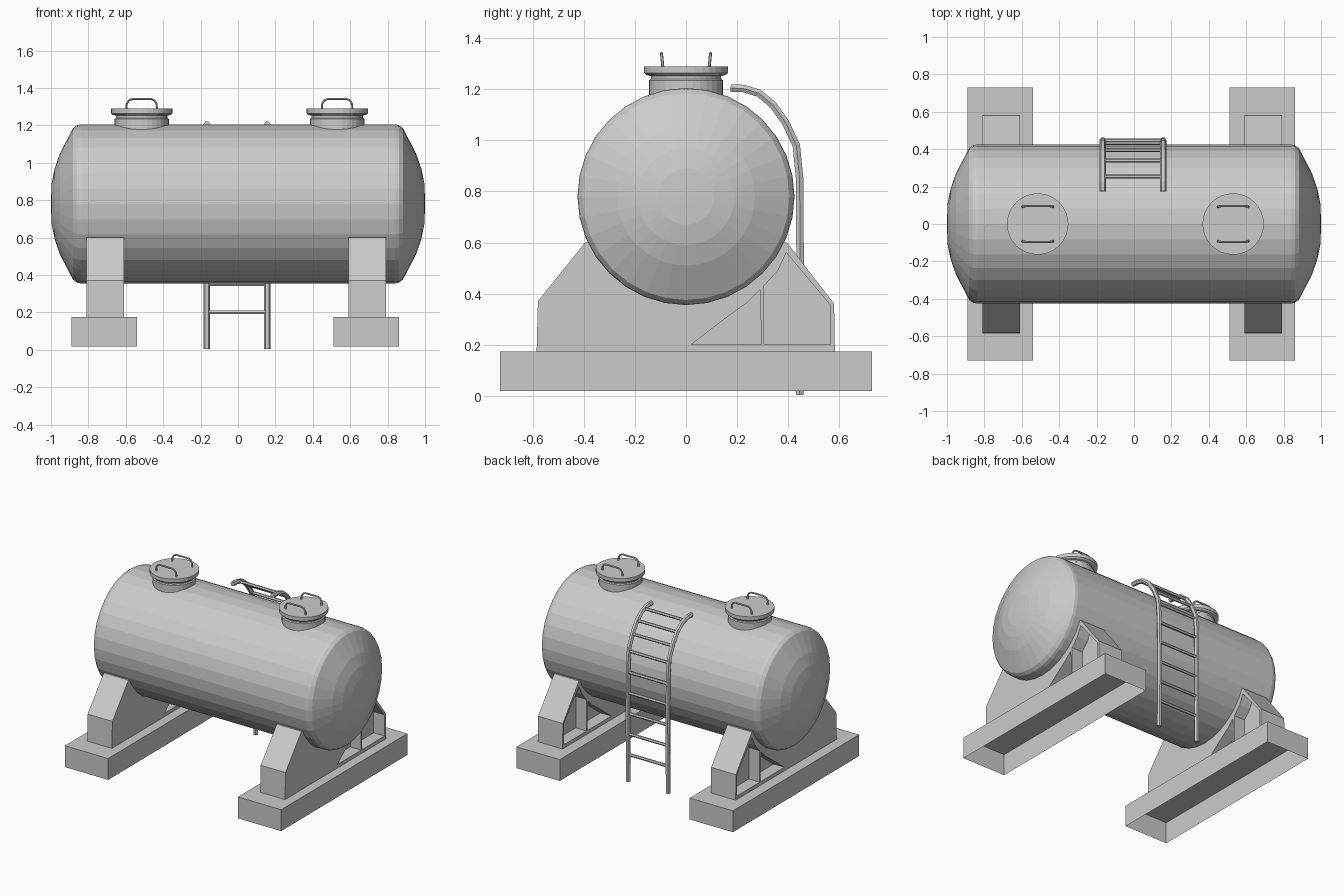
import bpy, bmesh, math
from mathutils import Vector

if "Cube" in bpy.data.objects:
    bpy.data.objects.remove(bpy.data.objects["Cube"])

TANK_Z, TANK_R = 0.78, 0.425


def finish(bm, name):
    bmesh.ops.recalc_face_normals(bm, faces=bm.faces)
    me = bpy.data.meshes.new(name)
    bm.to_mesh(me)
    bm.free()
    ob = bpy.data.objects.new(name, me)
    bpy.context.collection.objects.link(ob)
    return ob


def lathe(name, profile, place, n):
    """Revolve (radius, height) pairs; place maps (a, b, height) to a point."""
    bm = bmesh.new()
    rings = []
    for r, h in profile:
        rings.append([bm.verts.new(place(r * math.cos(2 * math.pi * i / n),
                                         r * math.sin(2 * math.pi * i / n), h))
                      for i in range(n)])
    for a, b in zip(rings, rings[1:]):
        for i in range(n):
            j = (i + 1) % n
            bm.faces.new((a[i], a[j], b[j], b[i]))
    bm.faces.new(rings[0])
    bm.faces.new(rings[-1])
    return finish(bm, name)


def add_prism(bm, outline, x0, x1):
    """Extrude a (y, z) outline along x."""
    a = [bm.verts.new((x0, y, z)) for y, z in outline]
    b = [bm.verts.new((x1, y, z)) for y, z in outline]
    bm.faces.new(a)
    bm.faces.new(b)
    for i in range(len(a)):
        j = (i + 1) % len(a)
        bm.faces.new((a[i], a[j], b[j], b[i]))


def tube(name, points, radius, res=1):
    cu = bpy.data.curves.new(name, 'CURVE')
    cu.dimensions = '3D'
    cu.bevel_depth = radius
    cu.bevel_resolution = res
    cu.use_fill_caps = True
    sp = cu.splines.new('POLY')
    sp.points.add(len(points) - 1)
    for p, co in zip(sp.points, points):
        p.co = (*co, 1)
    tmp = bpy.data.objects.new(name + "_path", cu)
    bpy.context.collection.objects.link(tmp)
    dg = bpy.context.evaluated_depsgraph_get()
    me = bpy.data.meshes.new_from_object(tmp.evaluated_get(dg))
    bpy.data.objects.remove(tmp)
    ob = bpy.data.objects.new(name, me)
    bpy.context.collection.objects.link(ob)
    for f in me.polygons:
        f.use_smooth = False
    return ob


# Tank shell with domed ends
half = [(0.425, 0.84), (0.421, 0.86), (0.405, 0.882), (0.27, 0.952),
        (0.19, 0.98), (0.11, 0.996), (0.02, 1.0)]
profile = [(r, -x) for r, x in reversed(half)] + half
lathe("tank", profile, lambda a, b, h: (h, a, TANK_Z + b), 32)

# Manholes with lids and two handles each
neck = [(0.145, 1.17), (0.145, 1.235), (0.138, 1.24), (0.138, 1.252), (0.155, 1.256),
        (0.164, 1.264), (0.164, 1.29)]
for side, cx in (("left", -0.515), ("right", 0.53)):
    lathe(f"manhole_{side}", neck, lambda a, b, h: (cx + a, b, h), 32)
    for tag, s in (("front", -1), ("back", 1)):
        arch = [(-0.082, 1.28), (-0.08, 1.315), (-0.068, 1.334), (-0.05, 1.341)]
        arch += [(-x, z) for x, z in reversed(arch)]
        tube(f"lid_handle_{side}_{tag}",
             [(cx + x, s * (0.09 + (z - 1.28) * 0.1), z) for x, z in arch], 0.006)

# Saddle supports: solid at the front, pocketed plates at the back
arc = []
for i in range(15):
    t = math.radians(-25.3 - i * 129.4 / 14)
    arc.append((0.42 * math.cos(t), TANK_Z + 0.42 * math.sin(t)))
saddle = ([(-0.585, 0.172), (0.583, 0.172), (0.58, 0.36), (0.395, 0.6)]
          + arc + [(-0.395, 0.6), (-0.58, 0.37)])
pockets = [
    [(0.02, 0.2), (0.295, 0.2), (0.29, 0.415), (0.24, 0.365), (0.15, 0.3)],
    [(0.305, 0.2), (0.565, 0.2), (0.565, 0.355), (0.393, 0.56), (0.36, 0.49), (0.305, 0.43)],
]
for side, cx, bx in (("left", -0.71, -0.715), ("right", 0.69, 0.685)):
    bm = bmesh.new()
    add_prism(bm, saddle, cx - 0.1, cx + 0.1)
    body = finish(bm, f"saddle_{side}")
    bm = bmesh.new()
    for p in pockets:
        for s in (-1, 1):
            add_prism(bm, p, cx + s * 0.012, cx + s * 0.15)
    cutter = finish(bm, f"pocket_cutter_{side}")
    cutter.hide_render = True
    mod = body.modifiers.new("pockets", 'BOOLEAN')
    mod.operation = 'DIFFERENCE'
    mod.solver = 'EXACT'
    mod.object = cutter
    dg = bpy.context.evaluated_depsgraph_get()
    me = bpy.data.meshes.new_from_object(body.evaluated_get(dg))
    body.modifiers.clear()
    body.data = me
    bpy.data.objects.remove(cutter)

    # Footing block, open underneath
    bm = bmesh.new()
    bmesh.ops.create_cube(bm, size=1)
    for v in bm.verts:
        v.co = Vector((bx + v.co.x * 0.35, v.co.y * 1.458, 0.096 + v.co.z * 0.156))
    bm.normal_update()
    bmesh.ops.delete(bm, geom=[f for f in bm.faces if f.normal.z < -0.9], context='FACES_ONLY')
    foot = finish(bm, f"footing_{side}")

# Ladder rails, bent over the back of the tank
rail = [(0.175, 1.205), (0.225, 1.203), (0.285, 1.185), (0.34, 1.14), (0.39, 1.07),
        (0.432, 0.98), (0.445, 0.85), (0.447, 0.5), (0.445, 0.003)]
for side, x in (("left", -0.167), ("right", 0.156)):
    tube(f"ladder_rail_{side}", [(x, y, z) for y, z in rail], 0.017)

# Ladder rungs
rungs = [(0.446, 0.2), (0.446, 0.35), (0.446, 0.5), (0.446, 0.65), (0.445, 0.8),
         (0.434, 0.95), (0.395, 1.06), (0.34, 1.138), (0.255, 1.193)]
for i, (y, z) in enumerate(rungs):
    tube(f"ladder_rung_{i + 1}", [(-0.165, y, z), (0.155, y, z)], 0.011)
